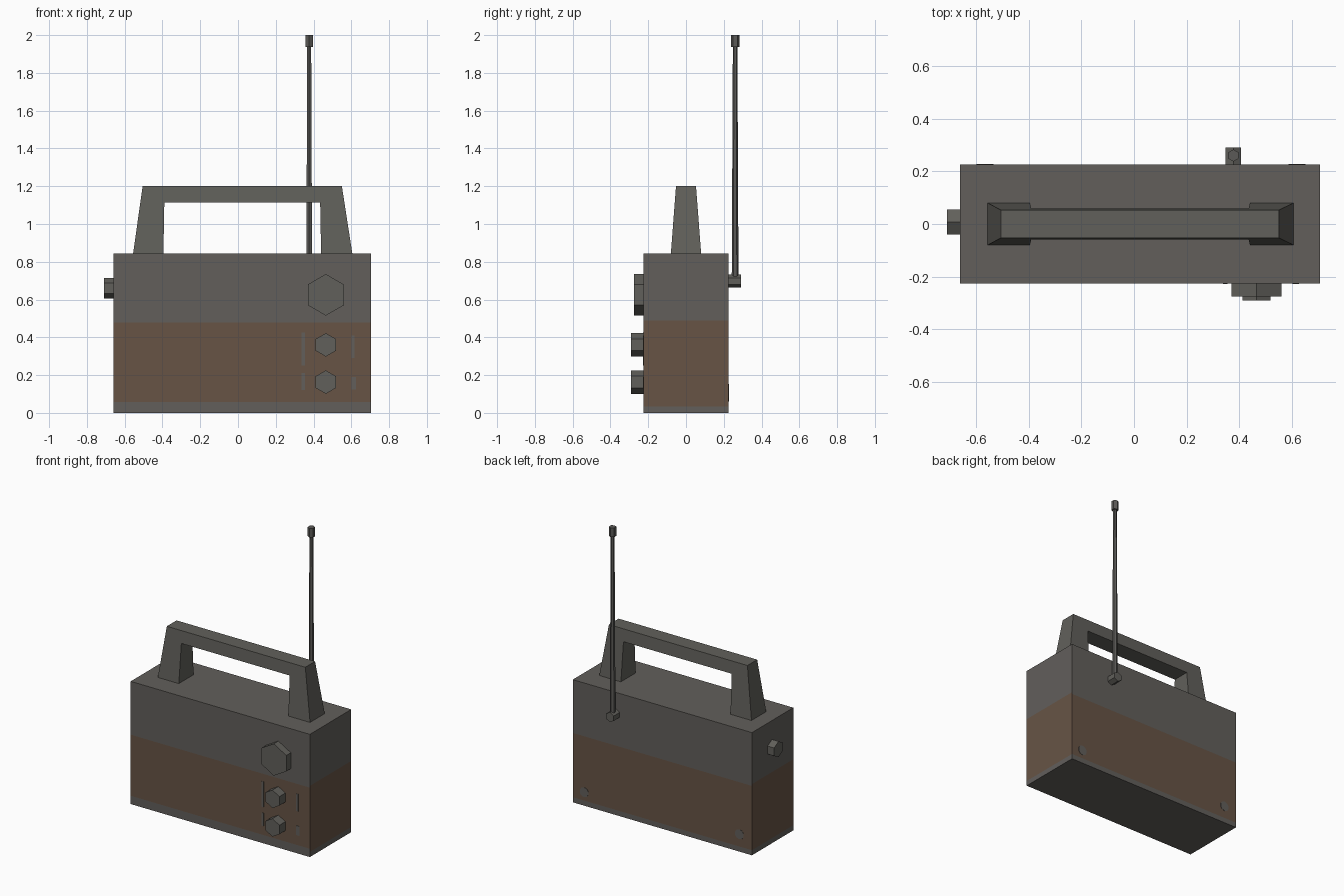
import bpy, bmesh, math
from mathutils import Matrix, Vector

if "Cube" in bpy.data.objects:
    bpy.data.objects.remove(bpy.data.objects["Cube"])


def mat(name, r, g, b):
    m = bpy.data.materials.new(name)
    m.diffuse_color = (r, g, b, 1)
    m.use_nodes = True
    m.node_tree.nodes["Principled BSDF"].inputs["Base Color"].default_value = m.diffuse_color
    return m


GREY = mat("body_grey", 0.122, 0.114, 0.105)
BROWN = mat("brown_leather", 0.135, 0.088, 0.060)
METAL = mat("warm_grey_fittings", 0.120, 0.117, 0.104)
DARK = mat("antenna_grey", 0.105, 0.102, 0.095)


def finish(bm, name, *mats):
    bmesh.ops.recalc_face_normals(bm, faces=bm.faces)
    me = bpy.data.meshes.new(name)
    bm.to_mesh(me)
    bm.free()
    for m in mats:
        me.materials.append(m)
    ob = bpy.data.objects.new(name, me)
    bpy.context.collection.objects.link(ob)
    return ob


def box(bm, lo, hi):
    lo, hi = Vector(lo), Vector(hi)
    bmesh.ops.create_cube(bm, size=1, matrix=Matrix.Translation((lo + hi) / 2)
                          @ Matrix.Diagonal((*(hi - lo), 1)))


def prism(name, start, end, r1, r2, material, sides=6):
    """Tapered prism running from start to end, corner pointing up when level."""
    a, b = Vector(start), Vector(end)
    d = b - a
    z = d.normalized()
    up = Vector((0, 1, 0)) if abs(z.z) > 0.9 else Vector((0, 0, 1))
    rot = Matrix((up, z.cross(up), z)).transposed().to_4x4()
    bm = bmesh.new()
    bmesh.ops.create_cone(bm, cap_ends=True, segments=sides, radius1=r1, radius2=r2,
                          depth=d.length)
    # put a corner on the local x axis
    v = bm.verts[:][0].co
    spin = Matrix.Rotation(-math.atan2(v.y, v.x), 4, 'Z')
    bmesh.ops.transform(bm, matrix=Matrix.Translation((a + b) / 2) @ rot @ spin, verts=bm.verts)
    return finish(bm, name, material)


# Body: box cut at the paint lines, brown band chosen by height and side
X0, X1, Y, TOP = -0.66, 0.705, 0.225, 0.845
bm = bmesh.new()
box(bm, (X0, -Y, 0), (X1, Y, TOP))
for z in (0.035, 0.057, 0.478, 0.49):
    bmesh.ops.bisect_plane(bm, geom=bm.verts[:] + bm.edges[:] + bm.faces[:],
                           plane_co=(0, 0, z), plane_no=(0, 0, 1))
bm.normal_update()
for f in bm.faces:
    low, high = (0.057, 0.478) if f.normal.y < -0.5 else (0.035, 0.49)
    if f.normal.y > 0.5:
        high = 0.478
    if abs(f.normal.z) < 0.5 and low < f.calc_center_median().z < high:
        f.material_index = 1
finish(bm, "radio_body", GREY, BROWN)

# Handle: flat profile whose thickness shrinks with height
profile = [(-0.555, 0.845), (-0.505, 1.2), (0.55, 1.2), (0.605, 0.845),
           (0.44, 0.845), (0.435, 1.115), (-0.39, 1.115), (-0.395, 0.845)]
bm = bmesh.new()
rings = []
for s in (-1, 1):
    rings.append([bm.verts.new((x, s * (0.08 - 0.027 * (z - TOP) / 0.355), z))
                  for x, z in profile])
for i in range(8):
    j = (i + 1) % 8
    bm.faces.new((rings[0][i], rings[0][j], rings[1][j], rings[1][i]))
for ring in rings:
    for q in ((0, 1, 6, 7), (1, 2, 5, 6), (2, 3, 4, 5)):
        bm.faces.new([ring[k] for k in q])
finish(bm, "carry_handle", METAL)

# Front and side knobs
for name, z, r, depth in (("tuning_knob", 0.625, 0.11, 0.05),
                          ("volume_knob", 0.36, 0.062, 0.065),
                          ("tone_knob", 0.163, 0.062, 0.065)):
    prism(name, (0.465, -Y, z), (0.465, -Y - depth, z), r, r, METAL)
prism("side_knob", (X0, 0.007, 0.66), (-0.71, 0.007, 0.66), 0.055, 0.055, METAL)

# Painted marks beside the small knobs
bm = bmesh.new()
for x0, x1, z0, z1 in ((0.337, 0.354, 0.25, 0.425), (0.337, 0.354, 0.12, 0.21),
                       (0.602, 0.617, 0.29, 0.41), (0.602, 0.626, 0.125, 0.19)):
    box(bm, (x0, -Y - 0.002, z0), (x1, -Y + 0.002, z1))
finish(bm, "knob_side_marks", GREY)

# Screw dots low on the back
for i, (x, z) in enumerate(((0.618, 0.093), (-0.565, 0.12))):
    prism(f"back_screw_{i + 1}", (x, Y - 0.002, z), (x, Y + 0.002, z), 0.034, 0.034, GREY, 10)

# Antenna on the back
ax, ay = 0.377, 0.26
prism("antenna_pivot", (ax, Y, 0.698), (ax, 0.29, 0.698), 0.034, 0.034, METAL)
prism("antenna_rod", (ax, ay, 0.70), (ax, ay, 1.95), 0.018, 0.012, DARK)
prism("antenna_tip", (ax, ay, 1.937), (ax, ay, 2.0), 0.023, 0.023, DARK)
